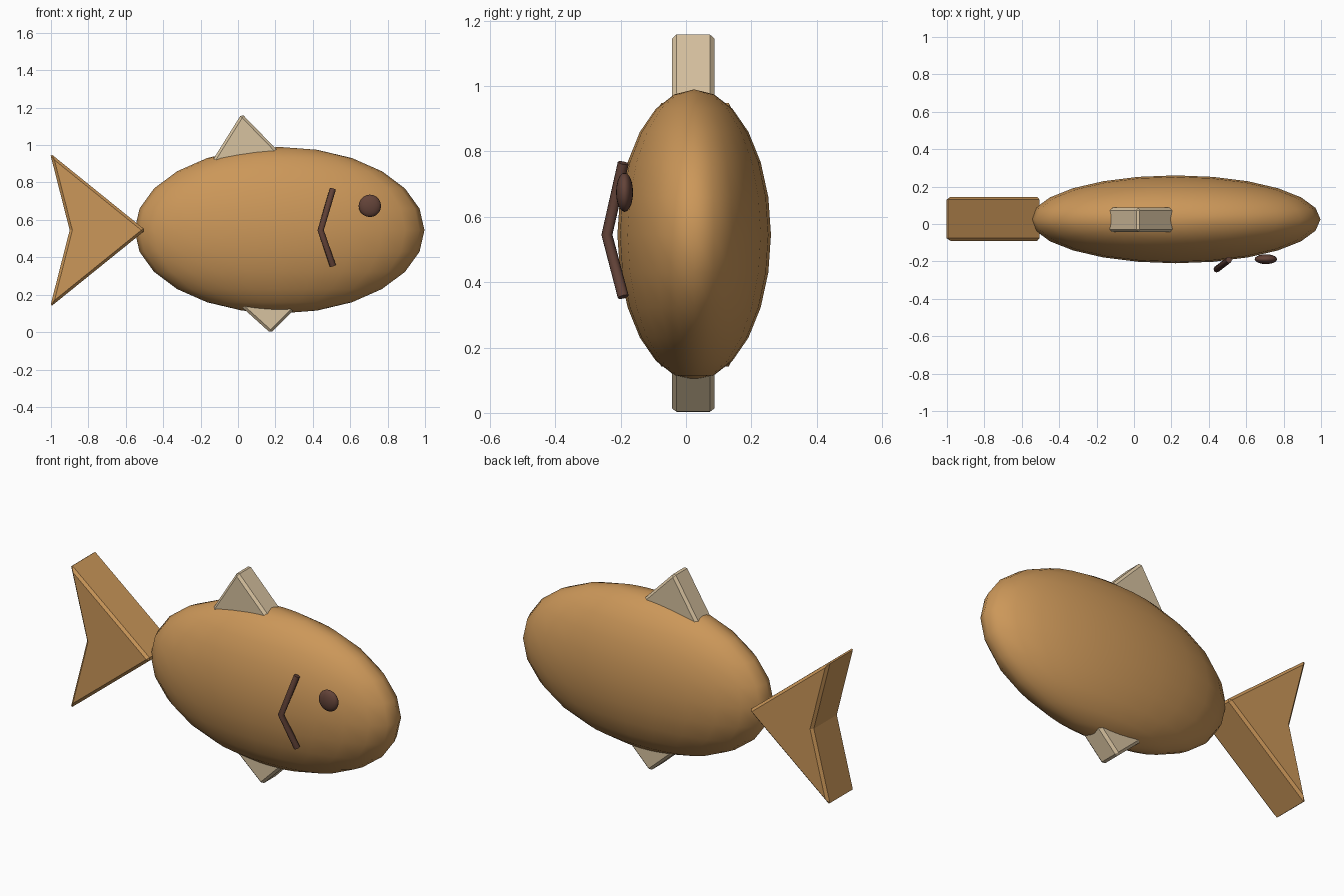
import bpy, bmesh, math
from mathutils import Matrix

if "Cube" in bpy.data.objects:
    bpy.data.objects.remove(bpy.data.objects["Cube"])


def material(name, rgb):
    m = bpy.data.materials.new(name)
    m.diffuse_color = (*rgb, 1)
    m.use_nodes = True
    m.node_tree.nodes["Principled BSDF"].inputs["Base Color"].default_value = m.diffuse_color
    return m


golden = material("golden brown", (0.60, 0.31, 0.10))
cream = material("cream", (0.68, 0.54, 0.35))
dark = material("dark brown", (0.125, 0.056, 0.04))


def finish(name, bm, mat, angle):
    bmesh.ops.recalc_face_normals(bm, faces=bm.faces)
    me = bpy.data.meshes.new(name)
    bm.to_mesh(me)
    bm.free()
    me.materials.append(mat)
    ob = bpy.data.objects.new(name, me)
    bpy.context.collection.objects.link(ob)
    bpy.context.view_layer.objects.active = ob
    ob.select_set(True)
    if angle:
        bpy.ops.object.shade_smooth_by_angle(angle=math.radians(angle))
    ob.select_set(False)
    return ob


def ellipsoid(name, centre, radii, mat, u=24, v=12):
    bm = bmesh.new()
    bmesh.ops.create_uvsphere(
        bm, u_segments=u, v_segments=v, radius=1,
        matrix=Matrix.Translation(centre) @ Matrix.Diagonal((*radii, 1)))
    return finish(name, bm, mat, 60)


def fin(name, outline, y0, y1, mat, width=0.014):
    # side outline (x, z) extruded across the body, with softened edges
    bm = bmesh.new()
    face = bm.faces.new([bm.verts.new((x, y0, z)) for x, z in outline])
    out = bmesh.ops.extrude_face_region(bm, geom=[face])
    for g in out["geom"]:
        if isinstance(g, bmesh.types.BMVert):
            g.co.y = y1
    ob = finish(name, bm, mat, 0)
    bev = ob.modifiers.new("soft edges", "BEVEL")
    bev.width = width
    bev.segments = 1
    bev.limit_method = 'ANGLE'
    return ob


# Body and eye
ellipsoid("body", (0.222, 0.025, 0.545), (0.775, 0.235, 0.445), golden)
ellipsoid("eye", (0.705, -0.188, 0.675), (0.06, 0.026, 0.06), dark, 20, 10)

# Forked tail and the two small fins
fin("tail", [(-1.005, 0.957), (-0.495, 0.545), (-1.005, 0.133), (-0.9, 0.545)],
    -0.09, 0.145, golden)
fin("top_fin", [(0.02, 1.168), (-0.16, 0.88), (0.30, 0.88)], -0.043, 0.087, cream)
fin("belly_fin", [(0.175, -0.006), (-0.02, 0.17), (0.35, 0.17)], -0.043, 0.087, cream)

# Bent gill bar, swept as a closed round tube
cu = bpy.data.curves.new("gill", "CURVE")
cu.dimensions = '3D'
sp = cu.splines.new('POLY')
sp.points.add(2)
for p, co in zip(sp.points, [(0.507, -0.192, 0.765), (0.442, -0.242, 0.545), (0.507, -0.192, 0.355)]):
    p.co = (*co, 1)
cu.bevel_depth = 0.017
cu.bevel_resolution = 2
cu.use_fill_caps = True
cu.materials.append(dark)
gill = bpy.data.objects.new("gill", cu)
bpy.context.collection.objects.link(gill)
gill.select_set(True)
bpy.context.view_layer.objects.active = gill
bpy.ops.object.convert(target='MESH')
bpy.ops.object.shade_smooth_by_angle(angle=math.radians(50))
